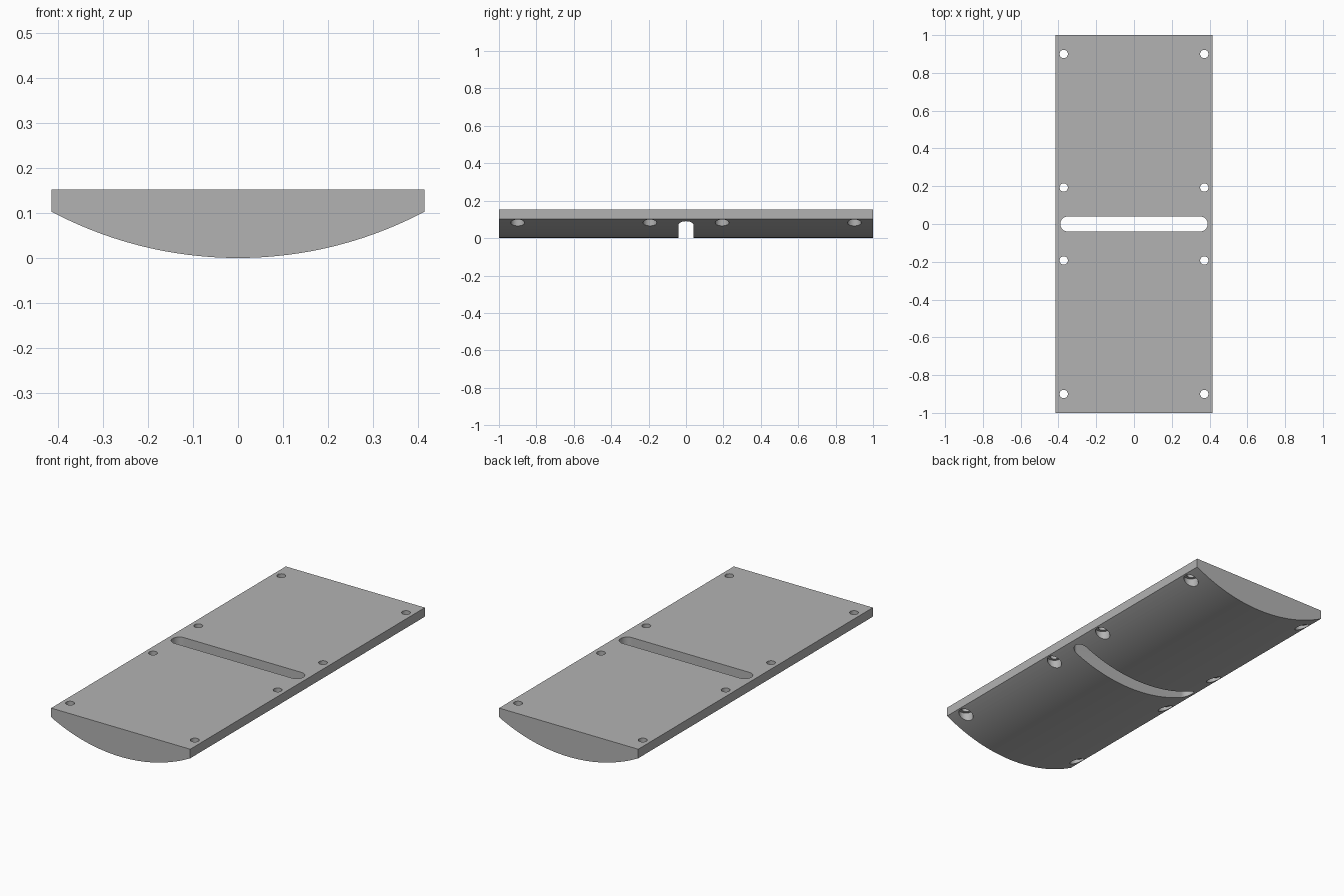
import bpy, bmesh, math

old = bpy.data.objects.get("Cube")
if old:
    bpy.data.objects.remove(old)

HALF_W, HALF_L, TOP, EDGE = 0.415, 1.0, 0.152, 0.103
RADIUS = (HALF_W ** 2 + EDGE ** 2) / (2 * EDGE)

grey = bpy.data.materials.new("light grey")
grey.use_nodes = True
colour = (0.45, 0.45, 0.45, 1)
grey.diffuse_color = colour
grey.node_tree.nodes["Principled BSDF"].inputs["Base Color"].default_value = colour


def prism(bm, points, direction):
    """Extrude a closed outline into a solid."""
    face = bm.faces.new([bm.verts.new(p) for p in points])
    grown = bmesh.ops.extrude_face_region(bm, geom=[face])["geom"]
    verts = [v for v in grown if isinstance(v, bmesh.types.BMVert)]
    bmesh.ops.translate(bm, verts=verts, vec=direction)


def finish(bm, name):
    bmesh.ops.recalc_face_normals(bm, faces=bm.faces)
    mesh = bpy.data.meshes.new(name)
    bm.to_mesh(mesh)
    bm.free()
    mesh.materials.append(grey)
    obj = bpy.data.objects.new(name, mesh)
    bpy.context.collection.objects.link(obj)
    return obj


def circle(x, y, z, r, n=32):
    return [(x + r * math.cos(2 * math.pi * i / n),
             y + r * math.sin(2 * math.pi * i / n), z) for i in range(n)]


# Plate with a flat top and an arched underside
bm = bmesh.new()
sweep = math.asin(HALF_W / RADIUS)
steps = 48
outline = [(HALF_W, -HALF_L, TOP), (-HALF_W, -HALF_L, TOP)]
for i in range(steps + 1):
    a = sweep * (2 * i / steps - 1)
    outline.append((RADIUS * math.sin(a), -HALF_L, RADIUS * (1 - math.cos(a))))
prism(bm, outline, (0, 2 * HALF_L, 0))
plate = finish(bm, "curved_plate")

# Screw holes, with wider recesses from below
holes = [(sx * 0.372, sy * y) for sx in (-1, 1) for sy in (-1, 1) for y in (0.193, 0.9)]
through, recess = bmesh.new(), bmesh.new()
for x, y in holes:
    prism(through, circle(x, y, -0.1, 0.022), (0, 0, 0.4))
    prism(recess, circle(x, y, -0.1, 0.037), (0, 0, 0.213))

# Central slot with rounded ends
slot = []
for side in (1, -1):
    for i in range(25):
        a = math.pi * (i / 24 - 0.5)
        slot.append((side * (0.35 + 0.04 * math.cos(a)), side * 0.04 * math.sin(a), -0.1))
prism(through, slot, (0, 0, 0.4))

cutters = [finish(through, "hole_cutter"), finish(recess, "recess_cutter")]
for cutter in cutters:
    cutter.hide_render = True
    mod = plate.modifiers.new(cutter.name, "BOOLEAN")
    mod.operation, mod.solver, mod.object = "DIFFERENCE", "EXACT", cutter

# Apply the cuts and shade the curves
bpy.ops.object.select_all(action="DESELECT")
plate.select_set(True)
bpy.context.view_layer.objects.active = plate
for cutter in cutters:
    bpy.ops.object.modifier_apply(modifier=cutter.name)
    bpy.data.objects.remove(cutter)
bpy.ops.object.shade_smooth_by_angle(angle=math.radians(30))
